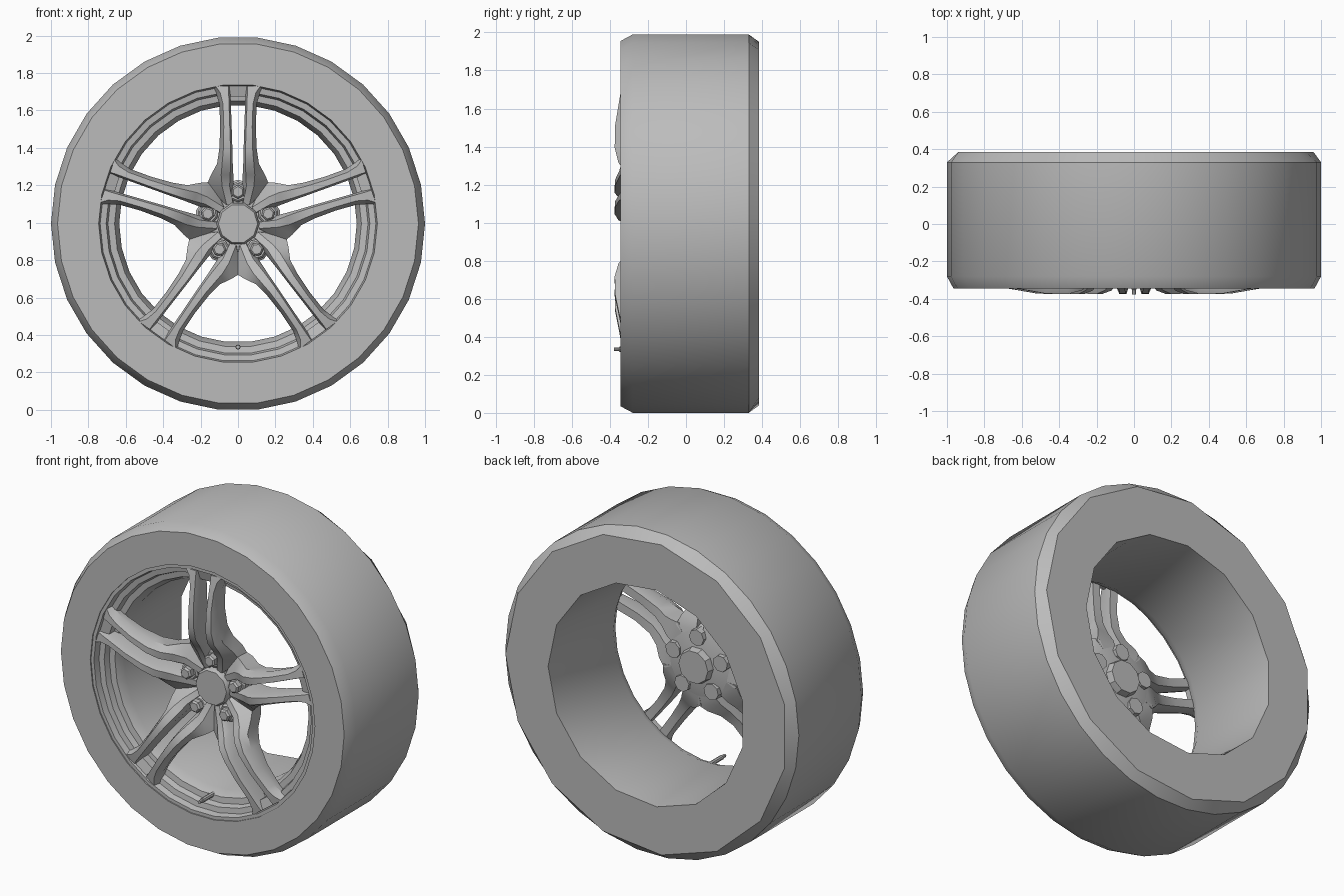
import bpy, bmesh
from math import sin, cos, pi, radians

if "Cube" in bpy.data.objects:
    bpy.data.objects.remove(bpy.data.objects["Cube"])

CZ = 0.995
SEGS = 30
grey = bpy.data.materials.new("plain_grey")
grey.use_nodes = True
grey.diffuse_color = (0.5, 0.5, 0.5, 1)
grey.node_tree.nodes["Principled BSDF"].inputs["Base Color"].default_value = (0.5, 0.5, 0.5, 1)


def finish(bm, name, angle=32):
    bmesh.ops.remove_doubles(bm, verts=bm.verts, dist=1e-5)
    bmesh.ops.recalc_face_normals(bm, faces=bm.faces)
    mesh = bpy.data.meshes.new(name)
    bm.to_mesh(mesh)
    bm.free()
    mesh.materials.append(grey)
    ob = bpy.data.objects.new(name, mesh)
    bpy.context.collection.objects.link(ob)
    bpy.ops.object.select_all(action='DESELECT')
    ob.select_set(True)
    bpy.context.view_layer.objects.active = ob
    bpy.ops.object.shade_smooth_by_angle(angle=radians(angle))
    return ob


def place(along, across, y, a=0.0):
    """Point on the wheel, measured along and across a spoke at angle a."""
    return (along * cos(a) - across * sin(a), y, CZ + along * sin(a) + across * cos(a))


def loft(bm, rings, closed=True, caps=False):
    """Skin a list of equal-length rings of points."""
    rows = [[bm.verts.new(p) for p in ring] for ring in rings]
    n = len(rows[0])
    pairs = list(zip(rows, rows[1:]))
    if closed:
        pairs.append((rows[-1], rows[0]))
    for r0, r1 in pairs:
        for i in range(n):
            j = (i + 1) % n
            bm.faces.new((r0[i], r0[j], r1[j], r1[i]))
    if caps:
        bm.faces.new(rows[0])
        bm.faces.new(rows[-1])


def lathe(name, profile):
    """Closed section of (radius, y, coarse); coarse rings have half the sides."""
    bm = bmesh.new()
    rings = []
    for r, y, coarse in profile:
        ring = []
        for i in range(SEGS):
            k = cos(2 * pi / SEGS) if coarse and i % 2 else 1
            ring.append(place(r * k, 0, y, 2 * pi * i / SEGS))
        rings.append(ring)
    loft(bm, rings)
    return finish(bm, name)


def stack(name, profile, sides, along=0.0, a=0.0):
    """Capped turned part of (radius, y) rings, centred on a spoke line."""
    bm = bmesh.new()
    loft(bm, [[place(along + r * cos(2 * pi * i / sides), r * sin(2 * pi * i / sides), y, a)
               for i in range(sides)] for r, y in profile], closed=False, caps=True)
    return finish(bm, name)


# Tyre
lathe("tyre", [(0.765, -0.30, 0), (0.765, -0.345, 0), (0.965, -0.345, 0), (1.0, -0.28, 0),
               (1.0, 0.33, 0), (0.96, 0.385, 1), (0.75, 0.385, 1), (0.75, 0.30, 1)])

# Rim with stepped front lip and tapering barrel
lathe("rim", [(0.768, -0.30, 0), (0.765, -0.338, 0), (0.745, -0.338, 0), (0.737, -0.30, 0),
              (0.705, -0.295, 0), (0.695, -0.26, 0), (0.66, -0.255, 0), (0.635, -0.20, 0),
              (0.67, 0.385, 1), (0.75, 0.385, 1), (0.75, 0.30, 1)])

# Twin spokes: along, base inner, base outer, face inner, face outer, front y, back y
STATIONS = [(0.10, 0.02, 0.07, 0.025, 0.06, -0.24, -0.12),
            (0.20, 0.022, 0.17, 0.045, 0.085, -0.27, -0.13),
            (0.26, 0.025, 0.145, 0.042, 0.09, -0.31, -0.15),
            (0.32, 0.028, 0.112, 0.04, 0.085, -0.355, -0.19),
            (0.40, 0.03, 0.1, 0.04, 0.078, -0.375, -0.23),
            (0.52, 0.034, 0.095, 0.044, 0.076, -0.372, -0.25),
            (0.64, 0.038, 0.1, 0.048, 0.08, -0.352, -0.25),
            (0.70, 0.04, 0.118, 0.05, 0.095, -0.342, -0.25),
            (0.735, 0.04, 0.14, 0.05, 0.12, -0.335, -0.26)]
SPOKE_ANGLES = [pi / 2 + 2 * pi * k / 5 for k in range(5)]

bm = bmesh.new()
for a in SPOKE_ANGLES:
    for side in (1, -1):
        rings = []
        for d, bi, bo, fi, fo, yf, yb in STATIONS:
            shoulder = yf + 0.035
            section = [(bi, yb), (bi, shoulder), (fi, yf), (fo, yf), (bo, shoulder + 0.015),
                       (bo - 0.01, yb)]
            rings.append([place(d, side * x, y, a) for x, y in section])
        loft(bm, rings, closed=False, caps=True)
    # Bridge closing the outer end of the slot
    loft(bm, [[place(d, x, y, a) for d, y in ((0.68, -0.31), (0.735, -0.325), (0.735, -0.26), (0.68, -0.26))]
              for x in (-0.045, 0.045)], closed=False, caps=True)
finish(bm, "twin_spokes")

# Hub, centre cap and lug nuts
stack("hub", [(0.20, -0.22), (0.235, -0.19), (0.215, -0.13), (0.13, -0.11)], 10, a=pi / 10)
stack("centre_cap", [(0.10, -0.07), (0.112, -0.12), (0.115, -0.245), (0.105, -0.262)], 10)
for k, a in enumerate(SPOKE_ANGLES):
    stack(f"lug_seat_{k + 1}", [(0.05, -0.10), (0.056, -0.235), (0.046, -0.245)], 8, 0.17, a)
    stack(f"lug_nut_{k + 1}", [(0.038, -0.22), (0.038, -0.275), (0.028, -0.285)], 6, 0.17, a)

# Tyre valve
stack("valve_stem", [(0.014, -0.22), (0.014, -0.35), (0.01, -0.352), (0.01, -0.378)], 8, 0.66, -pi / 2)
